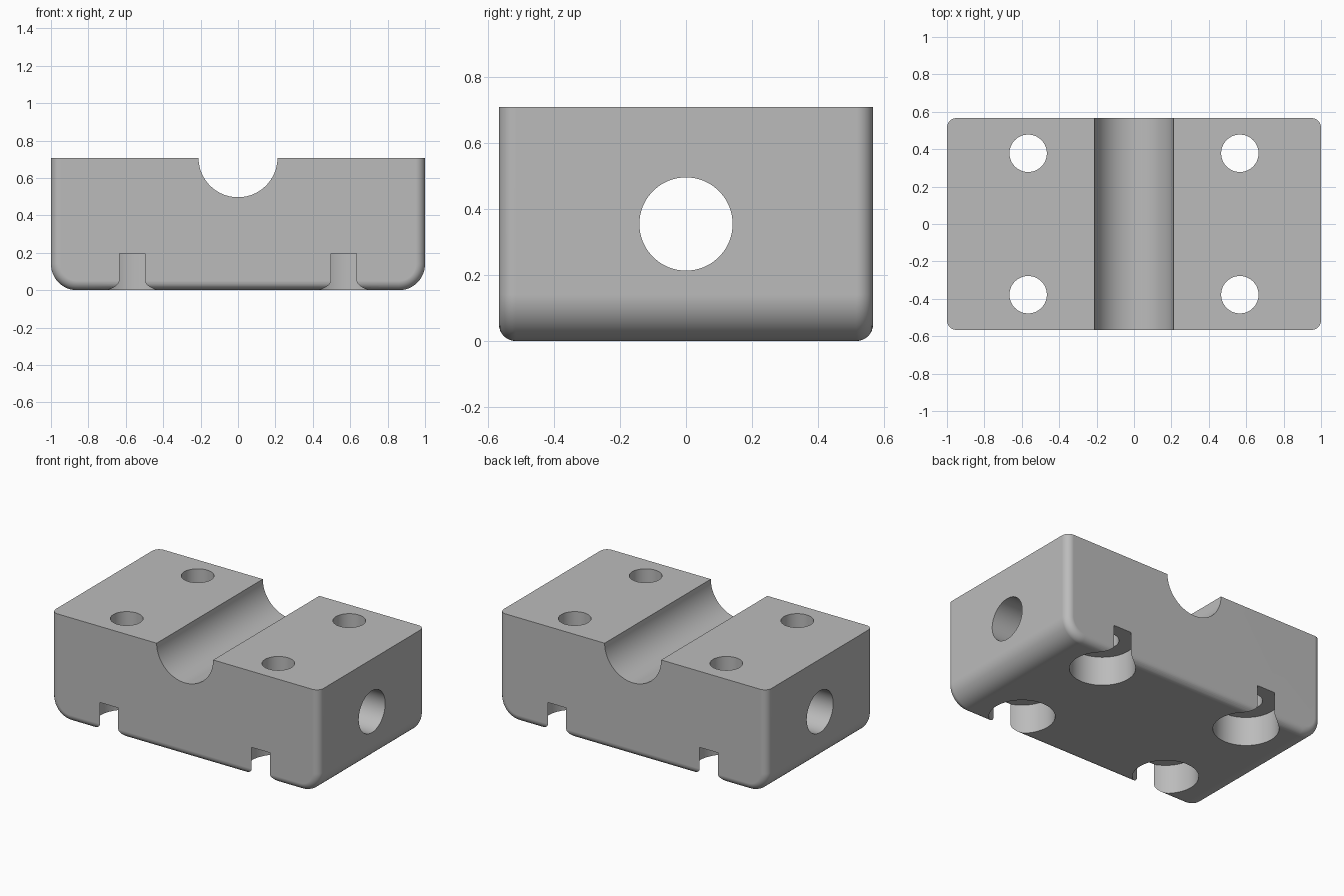
import bpy
import bmesh
from math import pi, sin, cos
from mathutils import Matrix

if "Cube" in bpy.data.objects:
    bpy.data.objects.remove(bpy.data.objects["Cube"], do_unlink=True)

HALF_X, HALF_Y, HEIGHT = 1.0, 0.566, 0.708
END_RADIUS, EDGE_RADIUS = 0.14, 0.05
BOLT_X, BOLT_Y = 0.566, 0.378

grey = bpy.data.materials.new("plain grey")
grey.use_nodes = True
colour = (0.5, 0.5, 0.5, 1)
grey.diffuse_color = colour
grey.node_tree.nodes["Principled BSDF"].inputs["Base Color"].default_value = colour


def add_object(name, bm):
    mesh = bpy.data.meshes.new(name)
    bmesh.ops.recalc_face_normals(bm, faces=bm.faces)
    bm.to_mesh(mesh)
    bm.free()
    mesh.materials.append(grey)
    obj = bpy.data.objects.new(name, mesh)
    bpy.context.collection.objects.link(obj)
    return obj


def cylinder(name, radius, length, centre, axis="Z", sides=96):
    turn = {"X": Matrix.Rotation(pi / 2, 4, "Y"),
            "Y": Matrix.Rotation(pi / 2, 4, "X"),
            "Z": Matrix.Identity(4)}[axis]
    bm = bmesh.new()
    bmesh.ops.create_cone(bm, cap_ends=True, segments=sides, radius1=radius,
                          radius2=radius, depth=length,
                          matrix=Matrix.Translation(centre) @ turn)
    return add_object(name, bm)


# Block: end profile with rounded lower corners, extruded from front to back
steps = 16
arc = [i * pi / 2 / steps for i in range(steps + 1)]
right_arc = [(HALF_X - END_RADIUS * (1 - sin(a)), END_RADIUS * (1 - cos(a))) for a in arc]
left_arc = [(-x, z) for x, z in reversed(right_arc)]
profile = right_arc + [(HALF_X, HEIGHT), (-HALF_X, HEIGHT)] + left_arc

bm = bmesh.new()
face = bm.faces.new([bm.verts.new((x, -HALF_Y, z)) for x, z in profile])
extruded = bmesh.ops.extrude_face_region(bm, geom=[face])["geom"]
moved = [v for v in extruded if isinstance(v, bmesh.types.BMVert)]
bmesh.ops.translate(bm, verts=moved, vec=(0, 2 * HALF_Y, 0))

# Round the front and back rims, leaving the top edges sharp
rims = [e for e in bm.edges
        if abs(e.verts[0].co.y - e.verts[1].co.y) < 0.001
        and min(v.co.z for v in e.verts) < HEIGHT - 0.01]
bmesh.ops.bevel(bm, geom=rims, offset=EDGE_RADIUS, offset_type="OFFSET",
                segments=8, profile=0.5, affect="EDGES", clamp_overlap=True)
block = add_object("clamp_block", bm)

# Cutters: top groove, cross bore, and four counterbored bolt holes
cutters = [cylinder("groove_cutter", 0.211, 2, (0, 0, HEIGHT), "Y", 128),
           cylinder("cross_bore_cutter", 0.141, 3, (0, 0, HEIGHT / 2), "X")]
for x in (-BOLT_X, BOLT_X):
    for y in (-BOLT_Y, BOLT_Y):
        cutters.append(cylinder("bolt_hole_cutter", 0.1, 2, (x, y, 0.5)))
        cutters.append(cylinder("counterbore_cutter", 0.2, 0.4, (x, y, -0.005)))

bpy.ops.object.select_all(action="DESELECT")
bpy.context.view_layer.objects.active = block
block.select_set(True)
for cutter in cutters:
    cut = block.modifiers.new("cut", "BOOLEAN")
    cut.operation = "DIFFERENCE"
    cut.solver = "EXACT"
    cut.object = cutter
    bpy.ops.object.modifier_apply(modifier=cut.name)
    bpy.data.objects.remove(cutter, do_unlink=True)

# Smooth curved walls, crisp hole rims and flat main faces
bpy.ops.object.shade_smooth_by_angle(angle=pi / 6)
normals = block.modifiers.new("flat_faces", "WEIGHTED_NORMAL")
normals.keep_sharp = True
